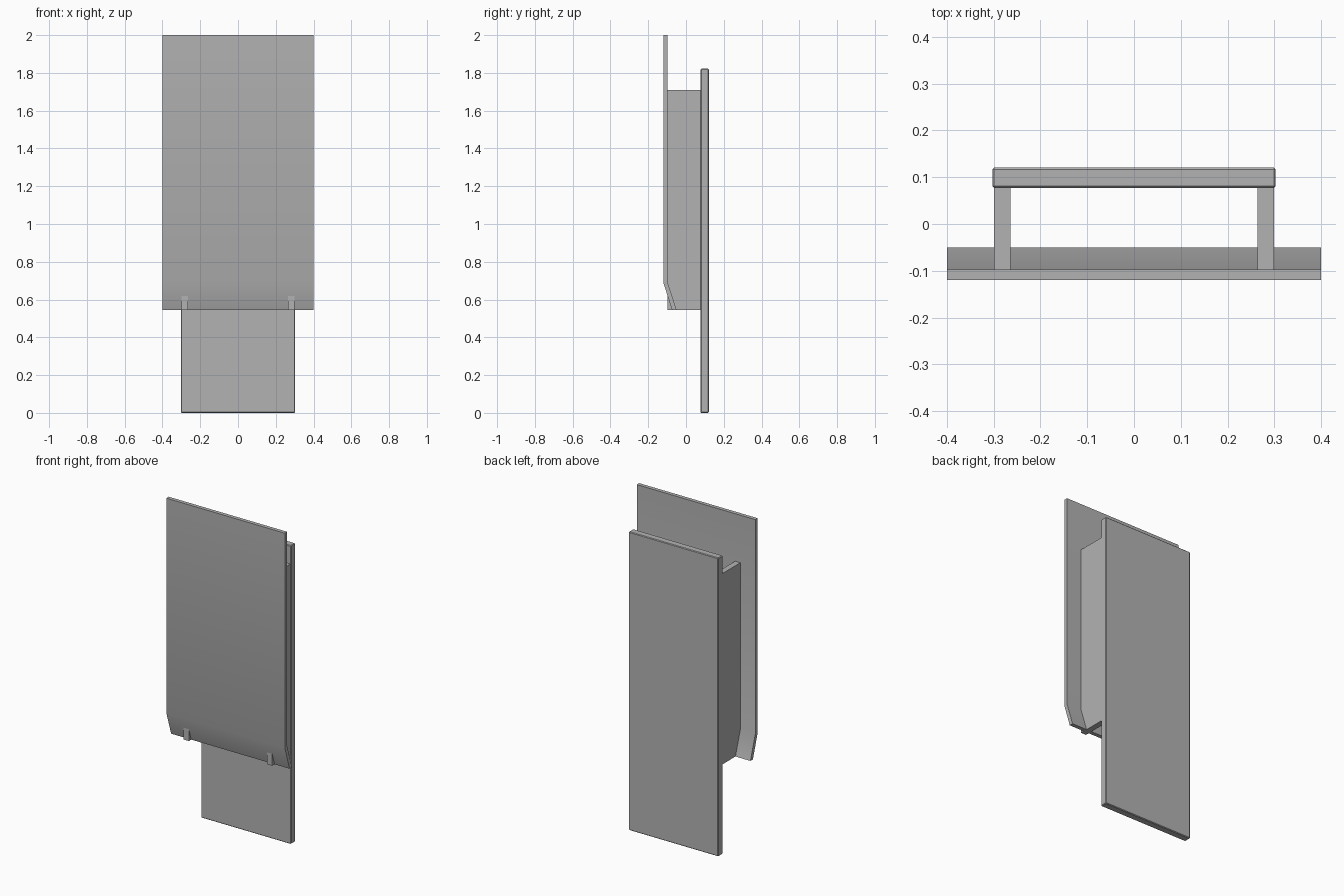
import bpy, bmesh, math

if "Cube" in bpy.data.objects:
    bpy.data.objects.remove(bpy.data.objects["Cube"], do_unlink=True)

grey = bpy.data.materials.new("light grey")
grey.use_nodes = True
colour = (0.45, 0.45, 0.45, 1)
grey.diffuse_color = colour
grey.node_tree.nodes["Principled BSDF"].inputs["Base Color"].default_value = colour


def extrude_profile(name, profile, x0, x1, smooth=False):
    """Extrude a closed (y, z) profile along x."""
    bm = bmesh.new()
    face = bm.faces.new([bm.verts.new((x0, y, z)) for y, z in profile])
    new = bmesh.ops.extrude_face_region(bm, geom=[face])["geom"]
    moved = [g for g in new if isinstance(g, bmesh.types.BMVert)]
    bmesh.ops.translate(bm, verts=moved, vec=(x1 - x0, 0, 0))
    bmesh.ops.recalc_face_normals(bm, faces=bm.faces)
    mesh = bpy.data.meshes.new(name)
    bm.to_mesh(mesh)
    bm.free()
    mesh.materials.append(grey)
    obj = bpy.data.objects.new(name, mesh)
    bpy.context.collection.objects.link(obj)
    if smooth:
        bpy.ops.object.select_all(action="DESELECT")
        obj.select_set(True)
        bpy.context.view_layer.objects.active = obj
        bpy.ops.object.shade_smooth_by_angle(angle=math.radians(30))
    return obj


def rectangle(y0, y1, z0, z1):
    return [(y0, z0), (y1, z0), (y1, z1), (y0, z1)]


# Wide front panel, its lower edge bent back
extrude_profile("front_panel", [(-0.12, 2), (-0.12, 0.69), (-0.074, 0.545),
                                (-0.05, 0.545), (-0.097, 0.69), (-0.097, 2)],
                -0.4, 0.4, smooth=True)

# Two upright ribs whose lower corners poke through the bend
for side, x0, x1 in (("left", 0.264, 0.299), ("right", -0.299, -0.264)):
    extrude_profile(side + "_rib", rectangle(-0.097, 0.08, 0.545, 1.71), x0, x1)

# Narrow back plate with fine chamfered edges
plate = extrude_profile("back_plate", rectangle(0.077, 0.121, 0, 1.822), -0.303, 0.303)
chamfer = plate.modifiers.new("Chamfer", "BEVEL")
chamfer.width = 0.004
chamfer.segments = 1
